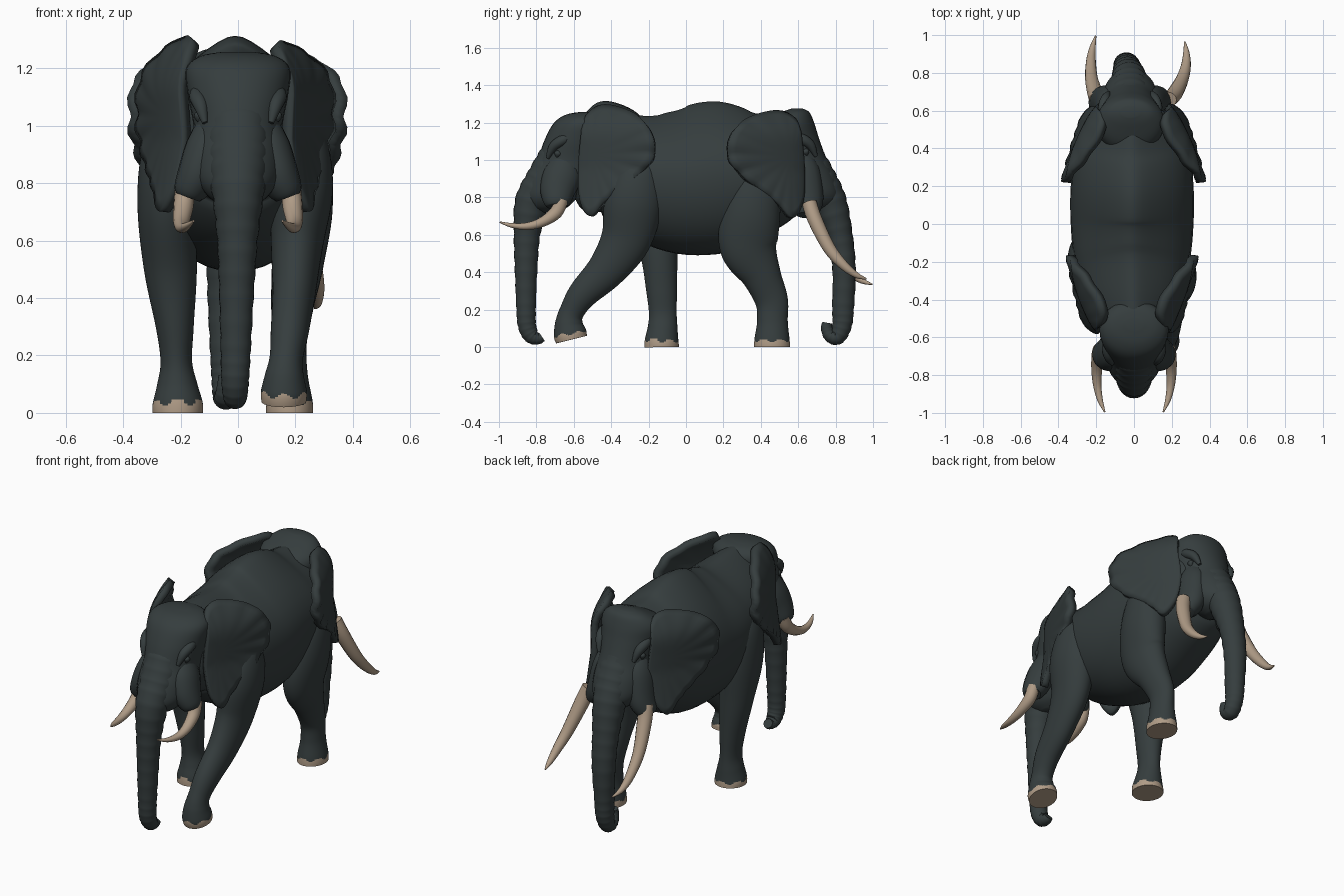
import bpy, bmesh, math
from mathutils import Vector


def material(name, color):
    m = bpy.data.materials.new(name)
    m.diffuse_color = (*color, 1)
    return m


HIDE = material("slate hide", (0.036, 0.047, 0.048))
IVORY = material("ivory", (0.43, 0.33, 0.24))


def spline(pts, steps):
    """Catmull-Rom samples through rows of numbers."""
    rows = [Vector(p) for p in pts]
    out = []
    for i in range(len(rows) - 1):
        a, b = rows[max(i - 1, 0)], rows[i]
        c, d = rows[i + 1], rows[min(i + 2, len(rows) - 1)]
        for k in range(steps):
            t = k / steps
            out.append(0.5 * (2 * b + (c - a) * t + (2 * a - 5 * b + 4 * c - d) * t * t
                              + (3 * b - 3 * c + d - a) * t ** 3))
    return out + [rows[-1]]


def finish(bm, name, mats, angle=50):
    bmesh.ops.recalc_face_normals(bm, faces=bm.faces)
    me = bpy.data.meshes.new(name)
    bm.to_mesh(me)
    bm.free()
    for m in mats:
        me.materials.append(m)
    ob = bpy.data.objects.new(name, me)
    bpy.context.collection.objects.link(ob)
    bpy.ops.object.select_all(action='DESELECT')
    ob.select_set(True)
    bpy.context.view_layer.objects.active = ob
    bpy.ops.object.shade_smooth_by_angle(angle=math.radians(angle))
    return ob


def tube(name, pts, mats=(HIDE,), sides=24, steps=5, ripple=0, nails=False, taper=0, level=False):
    """Loft of ellipses; each row is x, y, z, radius across x, other radius."""
    rows = spline(pts, steps)
    centre = [Vector(r[:3]) for r in rows]
    bm = bmesh.new()
    rings = []
    n = len(rows)
    for i, r in enumerate(rows):
        t = (centre[min(i + 1, n - 1)] - centre[max(i - 1, 0)]).normalized()
        if level:
            t = Vector((0, 0, -1))
        side = (Vector((1, 0, 0)) - t * t.x).normalized()
        up = side.cross(t)
        g = 1 + (ripple if i % 3 else -ripple) * min(1, (n - i) / 12)
        ring = []
        for k in range(sides):
            a = math.tau * k / sides
            c, s = math.cos(a), math.sin(a)
            w = 1 - taper * max(s, 0) ** 2.5
            ring.append(bm.verts.new(centre[i] + side * c * r[3] * g * w + up * s * r[4] * g))
        rings.append(ring)
    for i in range(n - 1):
        left = ((centre[i] + centre[i + 1]) / 2 - centre[-1]).length
        for k in range(sides):
            j = (k + 1) % sides
            f = bm.faces.new((rings[i][k], rings[i][j], rings[i + 1][j], rings[i + 1][k]))
            # scalloped toenails at the end of a leg
            if nails and left < .02 + .022 * abs(math.sin(3 * math.tau * (k + .5) / sides)):
                f.material_index = 1
    bm.faces.new(rings[0])
    bm.faces.new(rings[-1]).material_index = 1 if nails else 0
    return finish(bm, name, mats)


# Torso with a ridged spine
tube("torso", [(0, -.62, .98, .08, .12), (0, -.55, .98, .16, .25), (-.005, -.4, .98, .25, .27),
               (-.01, -.2, .915, .305, .345), (-.01, 0, .888, .325, .395),
               (-.01, .2, .915, .325, .403), (-.01, .4, .945, .3, .33),
               (-.01, .55, .99, .22, .25), (-.01, .64, 1.0, .1, .14)],
     sides=40, steps=6, taper=.5)

# Legs, ending in scalloped toenails
LEGS = {
    "front_right_leg": [(.2, -.22, 1.02, .05, .06), (.225, -.25, .92, .09, .12),
                        (.22, -.28, .77, .11, .155), (.205, -.32, .58, .09, .135),
                        (.195, -.42, .42, .075, .105), (.18, -.55, .285, .066, .08),
                        (.168, -.61, .19, .058, .066), (.162, -.625, .13, .068, .074),
                        (.16, -.62, .075, .08, .088), (.16, -.612, .04, .078, .085)],
    "front_left_leg": [(-.22, -.2, 1.02, .05, .06), (-.245, -.2, .9, .09, .13),
                       (-.25, -.18, .72, .1, .14), (-.235, -.145, .5, .092, .1),
                       (-.22, -.13, .3, .066, .082), (-.215, -.124, .18, .055, .074),
                       (-.212, -.125, .1, .07, .08), (-.21, -.13, .035, .087, .09),
                       (-.21, -.13, 0, .088, .092)],
    "rear_right_leg": [(.2, .4, 1.02, .05, .06), (.225, .39, .9, .09, .12),
                       (.225, .35, .72, .105, .155), (.21, .335, .54, .092, .155),
                       (.19, .405, .38, .075, .105), (.18, .457, .25, .06, .088),
                       (.18, .462, .14, .062, .082), (.18, .46, .04, .08, .094),
                       (.18, .46, 0, .082, .096)],
}
for leg, rows in LEGS.items():
    tube(leg, rows, (HIDE, IVORY), sides=48, steps=9, nails=True)


def place(pts, back, shift):
    """Turn front-facing rows to the back when needed, then shift them."""
    s = -1 if back else 1
    return [(p[0] * s + shift[0], p[1] * s + shift[1], p[2] + shift[2], *p[3:]) for p in pts]


# Heads: skull, cheeks flaring into tusk sockets, brows and eyes
CROWNS = {"front": [(0, -.53, 1.258, .05, .03), (0, -.54, 1.243, .13, .1), (0, -.555, 1.2, .18, .15)],
          "back": [(0, -.64, 1.265, .05, .03), (0, -.63, 1.245, .12, .075), (0, -.59, 1.19, .175, .14)]}
FACE = [(0, -.58, 1.11, .175, .175), (0, -.615, 1.0, .155, .18), (0, -.665, .9, .155, .18),
        (0, -.72, .81, .14, .15), (0, -.74, .75, .1, .11), (0, -.74, .72, .05, .05)]
for label, back, shift, low in (("front", False, (0, 0, 0), .012), ("back", True, (-.02, -.045, .01), -.045)):
    tube(label + "_skull", place(CROWNS[label] + FACE, back, shift), sides=32, level=True)
    for side, sx in (("right", 1), ("left", -1)):
        socket = [(.08 * sx, -.64, 1.03, .05, .06), (.105 * sx, -.66, .93, .075, .1),
                  (.135 * sx, -.685, .83 + low, .073, .095), (.165 * sx, -.69, .765 + low, .06, .075),
                  (.175 * sx, -.69, .74 + low, .045, .055)]
        tube(f"{label}_{side}_tusk_socket", place(socket, back, shift), sides=16)
        brow = [(.13 * sx, -.6, 1.13, .02, .02), (.142 * sx, -.66, 1.105, .028, .028),
                (.13 * sx, -.71, 1.07, .025, .025), (.115 * sx, -.74, 1.01, .01, .01)]
        tube(f"{label}_{side}_brow", place(brow, back, shift), sides=12)
        eye = [(.135 * sx, -.68, 1.05, .006, .006), (.138 * sx, -.685, 1.035, .016, .02),
               (.135 * sx, -.69, 1.015, .006, .006)]
        tube(f"{label}_{side}_eye", place(eye, back, shift), sides=10)

# Trunks with ringed wrinkles and curled tips
tube("front_trunk", [(0, -.70, 1.03, .1, .08), (0, -.76, .9, .105, .092), (0, -.825, .77, .09, .09),
                     (-.002, -.85, .6, .07, .07), (-.005, -.855, .42, .06, .06),
                     (-.008, -.855, .22, .052, .052), (-.01, -.85, .115, .048, .048),
                     (-.01, -.825, .06, .042, .042), (-.01, -.79, .045, .034, .03),
                     (-.01, -.77, .055, .028, .026)], ripple=.025, steps=7)
tube("back_trunk", [(-.02, .65, 1.03, .1, .08), (-.022, .71, .9, .105, .092), (-.026, .77, .77, .092, .09),
                    (-.035, .82, .6, .075, .07), (-.04, .845, .42, .066, .062),
                    (-.042, .84, .22, .055, .058), (-.042, .835, .12, .05, .052),
                    (-.042, .81, .055, .045, .042), (-.042, .77, .06, .038, .034),
                    (-.042, .752, .1, .03, .03), (-.042, .755, .13, .026, .026)], ripple=.025, steps=7)

# Tusks
for side, sx in (("right", 1), ("left", -1)):
    tube("front_%s_tusk" % side,
         [(.185 * sx, -.665, .79, .034, .036), (.19 * sx, -.695, .72, .035, .036),
          (.197 * sx, -.77, .668, .029, .027), (.195 * sx, -.85, .646, .022, .02),
          (.18 * sx, -.93, .65, .015, .013), (.155 * sx, -.995, .668, .004, .004)], (IVORY,), 14)
tube("back_right_tusk", [(.185, .66, .77, .042, .04), (.215, .69, .68, .042, .04),
                         (.255, .765, .53, .034, .034), (.275, .84, .44, .026, .026),
                         (.277, .91, .385, .016, .016), (.268, .965, .365, .004, .004)], (IVORY,), 14)
tube("back_left_tusk", [(-.195, .66, .77, .042, .04), (-.205, .69, .68, .042, .04),
                        (-.225, .77, .53, .034, .034), (-.228, .86, .42, .026, .026),
                        (-.22, .93, .36, .017, .017), (-.203, .996, .335, .004, .004)], (IVORY,), 14)

# Ears: rippled fans spreading back from the head
EAR = [(-.55, 1.16), (-.52, 1.25), (-.43, 1.3), (-.28, 1.255), (-.185, 1.15), (-.17, 1.02),
       (-.26, .91), (-.37, .83), (-.44, .77), (-.51, .70), (-.56, .79), (-.565, .98)]


def ear(name, sx, back, spread, bulge, top, shift):
    edge = spline(EAR + EAR[:1], 6)[:-1]
    root = Vector((-.5, 1.03))
    bm = bmesh.new()
    rings, n, layers = [], len(edge), 8
    for i in range(1, layers + 1):
        f = i / layers
        ring = []
        for k, e in enumerate(edge):
            y, z = root.lerp(e, f)
            u = min(max((y + .57) / .38, 0), 1)
            x = .165 + (spread - .165) * u ** bulge
            x -= .1 * (max(z - 1.1, 0) / .2) ** 2
            if z < .95:
                x += .03 * (.95 - z) / .2
            x += .008 * u * f ** 3 * math.sin(k * 1.25)
            z = z if z < 1.15 else 1.15 + (z - 1.15) * top
            ring.append(bm.verts.new(place([(x * sx, y, z)], back, shift)[0]))
        rings.append(ring)
    bm.faces.new(rings[0])
    for a, b in zip(rings, rings[1:]):
        for k in range(n):
            j = (k + 1) % n
            bm.faces.new((a[k], a[j], b[j], b[k]))
    ob = finish(bm, name, (HIDE,))
    solid = ob.modifiers.new("thickness", 'SOLIDIFY')
    solid.thickness = .04
    solid.offset = 0


ear("front_right_ear", 1, False, .315, .8, .9, (0, 0, 0))
ear("front_left_ear", -1, False, .335, .6, 1.02, (0, 0, 0))
ear("back_right_ear", -1, True, .36, .65, .75, (-.005, .055, -.01))
ear("back_left_ear", 1, True, .36, .65, .75, (0, .055, -.01))
